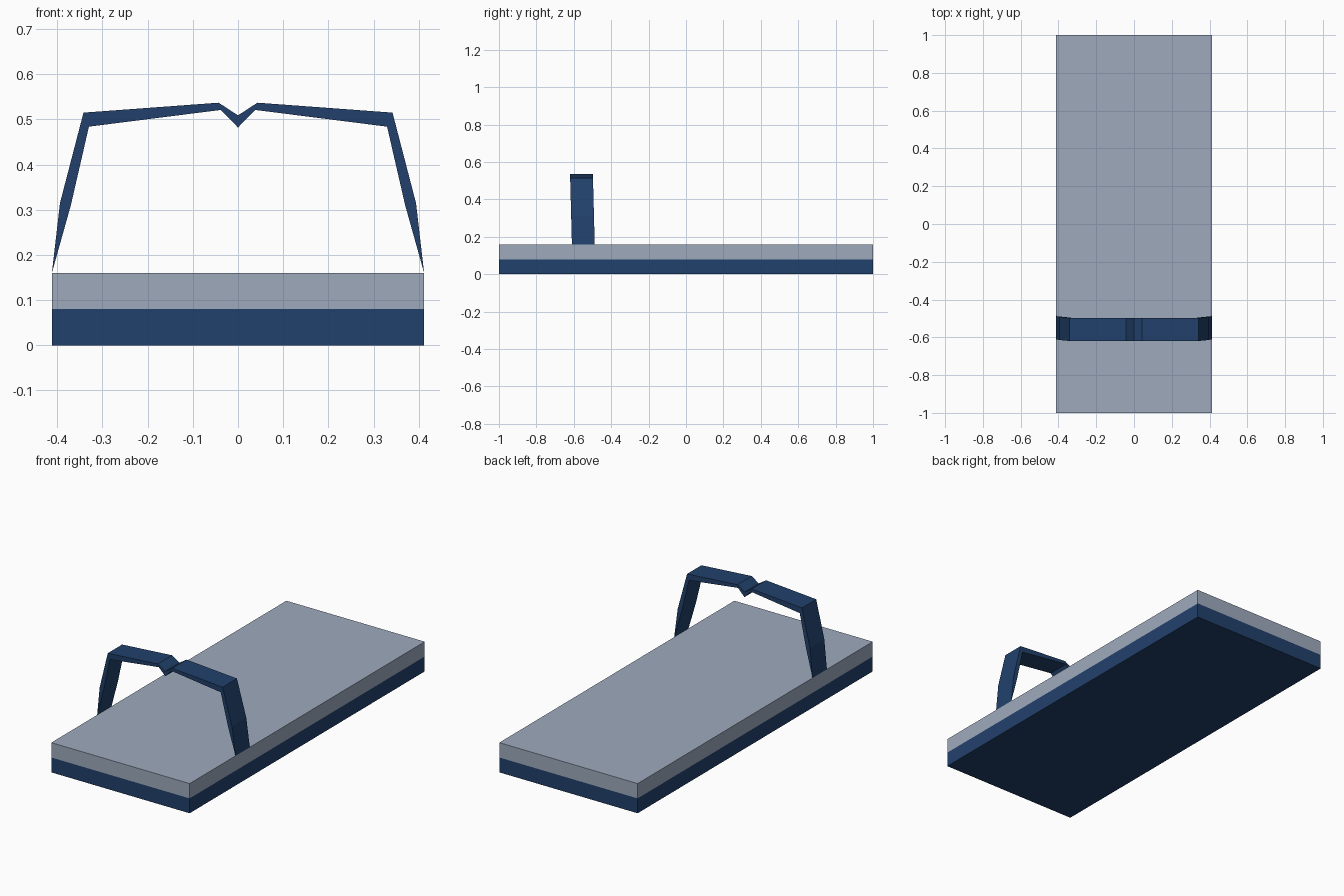
import bpy, bmesh

if "Cube" in bpy.data.objects:
    bpy.data.objects.remove(bpy.data.objects["Cube"])


def srgb(r, g, b):
    return tuple(((c / 255 + 0.055) / 1.055) ** 2.4 for c in (r, g, b)) + (1.0,)


def material(name, colour):
    m = bpy.data.materials.new(name)
    m.diffuse_color = colour
    m.use_nodes = True
    m.node_tree.nodes["Principled BSDF"].inputs["Base Color"].default_value = m.diffuse_color
    return m


navy = material("navy blue", srgb(33, 65, 108))
pale = material("pale grey blue", srgb(157, 170, 188))


def add_object(name, bm, mat):
    bmesh.ops.recalc_face_normals(bm, faces=bm.faces)
    mesh = bpy.data.meshes.new(name)
    bm.to_mesh(mesh)
    bm.free()
    mesh.materials.append(mat)
    obj = bpy.data.objects.new(name, mesh)
    bpy.context.collection.objects.link(obj)
    return obj


def slab(name, z0, z1, mat):
    bm = bmesh.new()
    bmesh.ops.create_cube(bm, size=1)
    for v in bm.verts:
        v.co = (v.co.x * 0.824, v.co.y * 2, z0 if v.co.z < 0 else z1)
    add_object(name, bm, mat)


# Two-layer sole
slab("outsole", 0.0, 0.08, navy)
slab("footbed", 0.08, 0.16, pale)

# Strap: outer and inner outline of one half, from the sole to the centre notch
outer = [(0.412, 0.16), (0.394, 0.315), (0.342, 0.515), (0.043, 0.537), (0, 0.509)]
inner = [(0.412, 0.16), (0.37, 0.31), (0.33, 0.484), (0.038, 0.521), (0, 0.482)]
bm = bmesh.new()


def section(o, i):
    ring = []
    for (x, z), base in ((o, -0.61), (o, -0.488), (i, -0.488), (i, -0.61)):
        y = base - 0.01 * (z - 0.16) / 0.377  # slight forward lean
        ring.append(bm.verts.new((x, y, z)))
    return ring


rings = [section(o, i) for o, i in zip(outer, inner)]
for a, b in zip(rings, rings[1:]):
    for k in range(4):
        n = (k + 1) % 4
        bm.faces.new((a[k], a[n], b[n], b[k]))
# Close the tapered tip, then mirror the half across the centre
bmesh.ops.remove_doubles(bm, verts=bm.verts, dist=0.0005)
bmesh.ops.dissolve_degenerate(bm, edges=bm.edges, dist=0.0005)
strap = add_object("strap", bm, navy)
mirror = strap.modifiers.new("mirror", 'MIRROR')
mirror.use_axis[0] = True
mirror.use_clip = True
